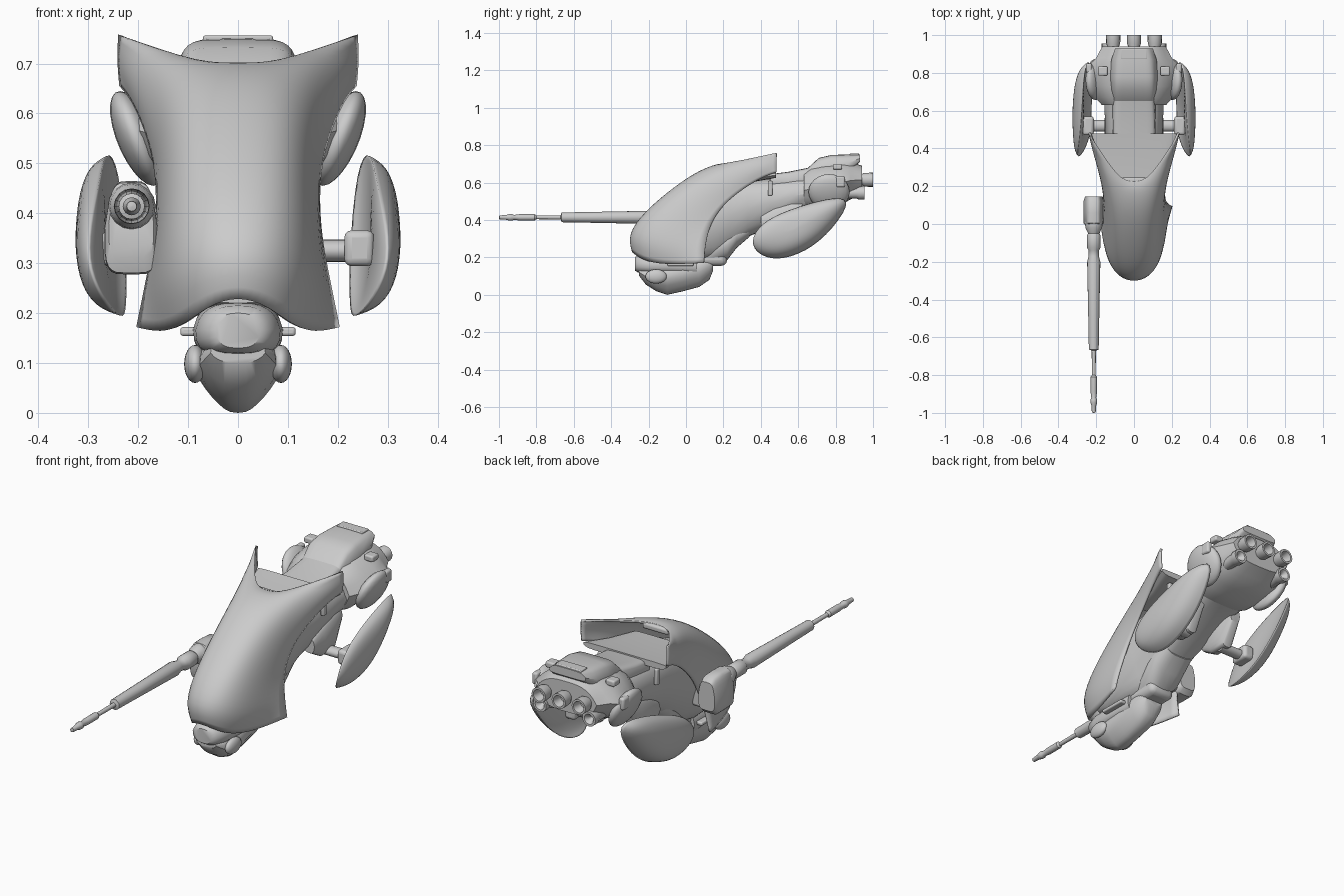
import bpy, bmesh
from math import sin, cos, pi
from mathutils import Vector


def finish(name, bm, sub=0, angle=0.6, bevel=0, thick=0):
    bmesh.ops.remove_doubles(bm, verts=bm.verts, dist=1e-5)
    bmesh.ops.recalc_face_normals(bm, faces=bm.faces)
    me = bpy.data.meshes.new(name)
    bm.to_mesh(me)
    bm.free()
    ob = bpy.data.objects.new(name, me)
    bpy.context.collection.objects.link(ob)
    if bevel:
        m = ob.modifiers.new("bevel", 'BEVEL')
        m.width = bevel
        m.segments = 3
    if sub:
        m = ob.modifiers.new("smooth", 'SUBSURF')
        m.levels = m.render_levels = sub
        m.boundary_smooth = 'PRESERVE_CORNERS'
    if thick:
        m = ob.modifiers.new("thickness", 'SOLIDIFY')
        m.thickness = thick
        m.offset = -1
    bpy.ops.object.select_all(action='DESELECT')
    ob.select_set(True)
    bpy.context.view_layer.objects.active = ob
    bpy.ops.object.shade_smooth_by_angle(angle=3.1 if sub else angle)
    return ob


def skin(bm, rings, caps=True):
    rows = [[bm.verts.new(p) for p in r] for r in rings]
    n = len(rows[0])
    for a, b in zip(rows, rows[1:]):
        for i in range(n):
            j = (i + 1) % n
            bm.faces.new((a[i], a[j], b[j], b[i]))
    if caps:
        bm.faces.new(rows[0])
        bm.faces.new(rows[-1])


# stations: y, half width, z low, z high, bottom taper, top taper
def loft(name, stations, x=0, power=0.55, n=24, angle=0.7):
    bm = bmesh.new()
    rings = []
    for y, w, z0, z1, tb, tt in stations:
        ring = []
        for k in range(n):
            c, s = cos(2 * pi * k / n), sin(2 * pi * k / n)
            u = abs(c) ** power * (1 if c > 0 else -1)
            v = abs(s) ** power * (1 if s > 0 else -1)
            t = tt if v > 0 else tb
            ring.append((x + w * u * (1 - abs(v) * (1 - t)), y, (z0 + z1) / 2 + v * (z1 - z0) / 2))
        rings.append(ring)
    skin(bm, rings)
    return finish(name, bm, angle=angle)


# turned part along y: (radius, y)
def lathe(name, pts, x, z, n=16):
    bm = bmesh.new()
    skin(bm, [[(x + max(r, 1e-4) * cos(2 * pi * k / n), y, z + max(r, 1e-4) * sin(2 * pi * k / n))
               for k in range(n)] for r, y in pts])
    return finish(name, bm)


# ellipsoid, optionally leaning sideways with height
def ball(name, c, r, lean=0):
    bm = bmesh.new()
    bmesh.ops.create_uvsphere(bm, u_segments=20, v_segments=12, radius=1)
    for v in bm.verts:
        p = Vector([a * b for a, b in zip(v.co, r)])
        p.x += lean * p.z
        v.co = Vector(c) + p
    return finish(name, bm, angle=1)


def box(name, c, s, bevel=0.01):
    bm = bmesh.new()
    bmesh.ops.create_cube(bm, size=1)
    for v in bm.verts:
        v.co = Vector(c) + Vector([a * b for a, b in zip(v.co, s)])
    return finish(name, bm, bevel=bevel)


# Large front cowl: half rows from centre line to lower edge, mirrored
half = [
    [(0, -.295, .235), (.06, -.275, .215), (.11, -.21, .175), (.155, -.08, .16), (.204, .095, .172)],
    [(0, -.322, .325), (.08, -.3, .315), (.14, -.23, .28), (.175, -.09, .25), (.188, .1, .25)],
    [(0, -.225, .45), (.085, -.215, .44), (.14, -.14, .41), (.162, -.03, .36), (.168, .12, .35)],
    [(0, -.065, .583), (.09, -.055, .573), (.137, 0, .535), (.16, .08, .48), (.163, .16, .43)],
    [(0, .07, .67), (.085, .08, .665), (.145, .12, .63), (.168, .18, .56), (.168, .22, .5)],
    [(0, .17, .702), (.075, .18, .702), (.155, .24, .705), (.195, .28, .63), (.188, .31, .57)],
    [(0, .205, .702), (.07, .21, .702), (.2, .38, .74), (.23, .4, .68), (.215, .41, .63)],
    [(0, .225, .70), (.075, .225, .70), (.24, .482, .758), (.243, .482, .71), (.238, .482, .655)],
]
bm = bmesh.new()
rows = [[bm.verts.new((-x, y, z)) for x, y, z in r[:0:-1]] + [bm.verts.new(p) for p in r] for r in half]
for a, b in zip(rows, rows[1:]):
    for i in range(8):
        bm.faces.new((a[i], a[i + 1], b[i + 1], b[i]))
cr = bm.edges.layers.float.new('crease_edge')
for v in rows[-1]:
    if v.co.z > .75:
        for e in v.link_edges:
            e[cr] = 1
finish("front_cowl", bm, sub=2, thick=0.01)

# Core body running under the cowl and back to the engine
loft("core_body", [(-.2, .09, .22, .36, .8, .8), (-.1, .12, .18, .46, .8, .75), (.05, .145, .18, .56, .8, .7),
                   (.15, .145, .19, .6, .6, .75), (.23, .14, .24, .61, .65, .85), (.33, .14, .31, .61, .7, .9),
                   (.45, .15, .36, .62, .7, .85), (.58, .155, .43, .63, .75, .8), (.7, .16, .46, .64, .8, .7)])
loft("seat", [(.45, .115, .57, .645, 1, .95), (.55, .115, .56, .658, 1, .95), (.66, .113, .58, .68, 1, .9),
              (.70, .1, .6, .69, 1, .85)], power=.35)
loft("cockpit_deck", [(.2, .145, .59, .625, .9, 1), (.34, .185, .6, .635, .9, 1), (.48, .228, .625, .655, .9, 1)],
     power=.3)
box("dash_lip", (0, .22, .685), (.14, .05, .03))
box("belly_keel", (0, .12, .2), (.14, .2, .09), .03)

# Rear engine block with raised tail deck
loft("engine_block", [(.63, .17, .455, .66, .75, .75), (.67, .205, .45, .685, .75, .7),
                      (.73, .228, .46, .705, .72, .6), (.79, .24, .472, .712, .7, .55),
                      (.845, .235, .49, .715, .7, .55), (.88, .2, .51, .712, .75, .6),
                      (.94, .168, .54, .69, .8, .7)], power=.6, n=32)
loft("tail_deck", [(.645, .11, .6, .672, 1, .9), (.71, .12, .62, .732, 1, .85), (.78, .125, .64, .748, 1, .8),
                   (.87, .12, .66, .75, 1, .75), (.93, .1, .71, .75, 1, .75)], power=.35)
box("tail_handle", (0, .9, .75), (.14, .05, .012), .004)
for x in (-.11, 0, .11):
    lathe("exhaust", [(.025, .86), (.026, .93), (.037, .955), (.038, 1.0), (.028, 1.0), (.02, .955), (0, .95)], x, .615)

for s, side in ((1, "right"), (-1, "left")):
    lathe(side + "_lower_exhaust", [(.03, .82), (.03, .91), (.036, .925), (.036, .955), (.025, .955), (0, .92)],
          s * .135, .545)
    # Engine cheek, clamp and latch, strut below the cowl
    ball(side + "_engine_cheek", (s * .203, .765, .55), (.042, .11, .095), s * .35)
    box(side + "_engine_clamp", (s * .238, .825, .605), (.03, .05, .06), .01)
    box(side + "_engine_latch", (s * .165, .81, .685), (.05, .05, .03), .008)
    box(side + "_cockpit_strut", (s * .155, .45, .57), (.02, .025, .08), .006)

    # Side pod: leaf outline (y, z, x) bulging outward
    rim = [(.345, .305, .306), (.365, .228, .272), (.46, .182, .228), (.6, .208, .222), (.75, .305, .22),
           (.895, .502, .236), (.81, .53, .265), (.6, .474, .275), (.42, .402, .293)]
    bm = bmesh.new()
    rings = []
    for k, xc, m in ((.02, .265, 1), (.45, .265, .9), (.85, .265, .5), (1, 0, 0),
                     (.88, .325, .6), (.5, .325, .95), (.02, .326, 1)):
        rings.append([(s * (x + (xc - x) * m), .57 + (y - .57) * k, .345 + (z - .345) * k) for y, z, x in rim])
    skin(bm, rings)
    cr = bm.edges.layers.float.new('crease_edge')
    for e in bm.edges:
        if all(any((v.co - Vector(p)).length < 1e-4 for p in rings[3]) for v in e.verts):
            e[cr] = .8
    finish(side + "_pod", bm, sub=2)

    # Pod axle, bracket and hip
    bm = bmesh.new()
    bmesh.ops.create_cone(bm, cap_ends=True, segments=20, radius1=.03, radius2=.03, depth=.14)
    for v in bm.verts:
        v.co = Vector((s * .17 + v.co.z, .52 + v.co.x, .325 + v.co.y * .75))
    finish(side + "_pod_axle", bm)
    box(side + "_pod_bracket", (s * .243, .52, .33), (.06, .1, .072), .015)
    loft(side + "_hip", [(.4, .03, .35, .42, .8, .8), (.47, .045, .31, .47, .7, .7), (.56, .045, .31, .5, .7, .7),
                         (.62, .03, .42, .5, .8, .8)], x=s * .11)

    # Sensor disc and ledge beside the head
    ball(side + "_sensor", (s * .086, -.16, .098), (.022, .057, .038))
    box(side + "_neck_ledge", (s * .093, -.03, .163), (.045, .14, .018), .006)

# Head under the cowl
loft("brow", [(-.274, .045, .13, .2, .9, .8), (-.258, .068, .12, .215, .95, .8), (-.2, .085, .112, .22, 1, .85),
              (-.1, .09, .11, .225, 1, .85), (.06, .088, .1, .23, 1, .9)], power=.7)
loft("jaw", [(-.25, .055, .1, .14, .7, 1), (-.215, .076, .055, .14, .55, 1), (-.16, .084, .02, .15, .5, 1),
             (-.1, .086, 0, .16, .45, 1), (-.02, .084, .018, .18, .5, 1), (.07, .078, .042, .2, .6, 1),
             (.125, .066, .08, .22, .7, 1), (.145, .055, .13, .22, .8, 1)], power=.7)
loft("throat", [(.08, .06, .12, .26, .7, 1), (.15, .085, .165, .3, .7, 1), (.22, .1, .185, .34, .7, 1),
                (.27, .1, .25, .38, .8, 1), (.34, .09, .31, .4, .8, 1)], power=.65)

# Long cannon on the left with its mount
lathe("cannon", [(0, -1), (.01, -.998), (.013, -.96), (.018, -.945), (.018, -.93), (.013, -.92), (.017, -.89),
                 (.017, -.81), (.01, -.8), (.011, -.67), (.026, -.665), (.029, -.5), (.035, -.2), (.027, -.17),
                 (.027, -.14), (.036, -.125), (.036, -.06), (.03, -.05), (.044, -.02), (.048, .01), (.03, .06)],
      -.213, .414)
loft("cannon_mount", [(-.005, .045, .31, .45, 1, .8), (.005, .053, .28, .462, 1, .75), (.06, .054, .277, .465, 1, .7),
                      (.12, .054, .277, .46, 1, .7), (.145, .045, .3, .44, 1, .75)], x=-.214, power=.45)
box("cannon_bracket", (-.16, .075, .34), (.09, .1, .1), .015)
